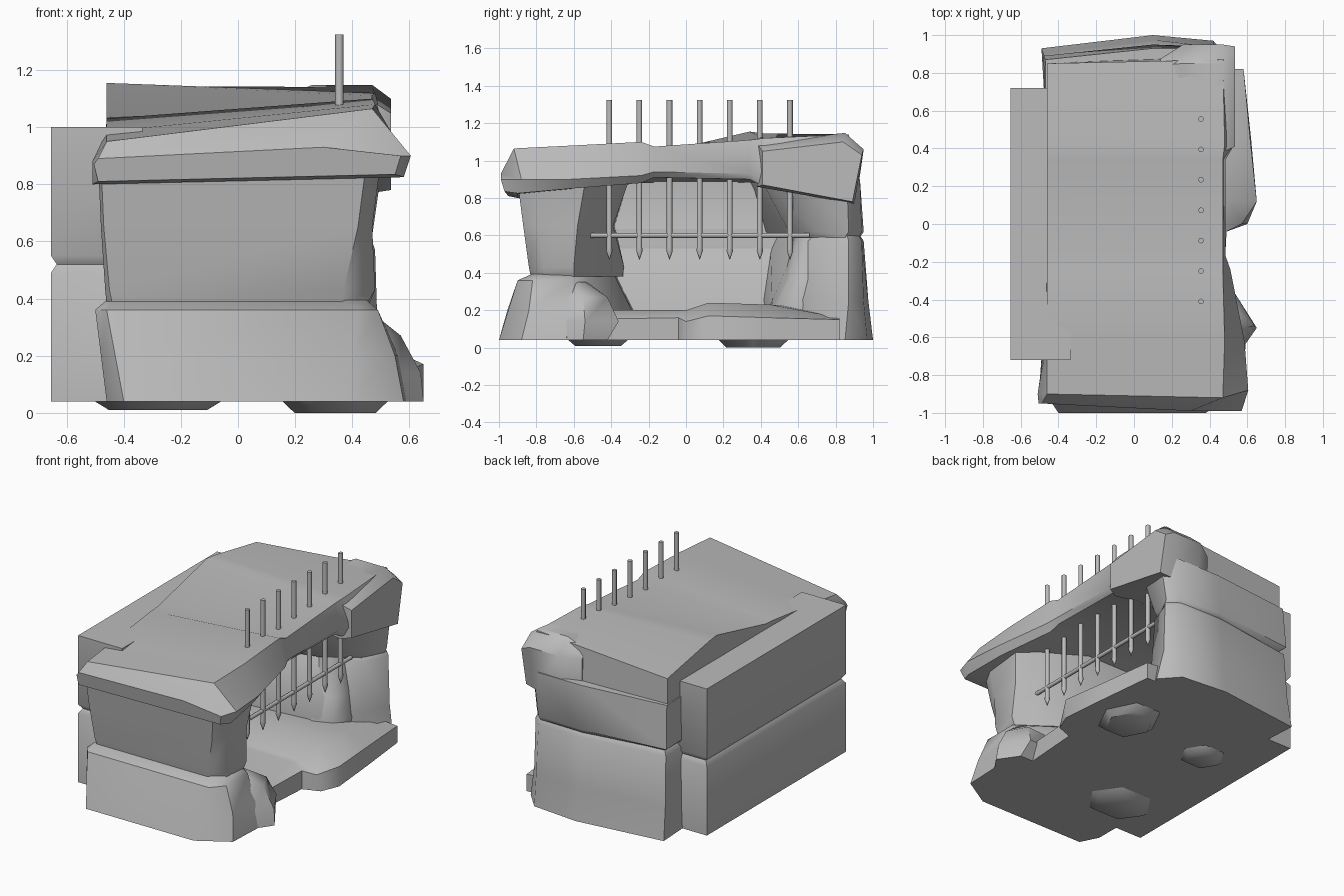
import bpy, bmesh, math
from mathutils import Vector

stone = bpy.data.materials.new("stone grey")
stone.diffuse_color = (0.5, 0.5, 0.5, 1)


def finish(name, bm, angle=45):
    bmesh.ops.recalc_face_normals(bm, faces=bm.faces)
    me = bpy.data.meshes.new(name)
    bm.to_mesh(me)
    bm.free()
    me.materials.append(stone)
    ob = bpy.data.objects.new(name, me)
    bpy.context.collection.objects.link(ob)
    bpy.ops.object.select_all(action='DESELECT')
    ob.select_set(True)
    bpy.context.view_layer.objects.active = ob
    bpy.ops.object.shade_smooth_by_angle(angle=math.radians(angle))
    return ob


def loft(name, axis, rings):
    """Skin sections [(position, [(a, b[, shift along axis]), ...]), ...] along x, y or z."""
    bm = bmesh.new()
    loops = []
    for pos, pts in rings:
        ring = []
        for a, b, *shift in pts:
            t = pos + sum(shift)
            ring.append(bm.verts.new({'x': (t, a, b), 'y': (a, t, b), 'z': (a, b, t)}[axis]))
        loops.append(ring)
    n = len(loops[0])
    for lo, hi in zip(loops, loops[1:]):
        for i in range(n):
            j = (i + 1) % n
            bm.faces.new((lo[i], lo[j], hi[j], hi[i]))
    bm.faces.new(loops[0][::-1])
    bm.faces.new(loops[-1])
    return finish(name, bm)


def rect(x0, x1, y0, y1):
    return [(x0, y0), (x1, y0), (x1, y1), (x0, y1)]


# Rear wall: two stacked blocks with a groove between them
loft("rear_wall", 'z', [
    (0.04, rect(-0.655, -0.335, -0.72, 0.72)),
    (0.49, rect(-0.655, -0.335, -0.72, 0.72)),
    (0.52, rect(-0.635, -0.33, -0.70, 0.70)),
    (0.55, rect(-0.655, -0.335, -0.72, 0.72)),
    (1.00, rect(-0.655, -0.335, -0.72, 0.72))])

# Front wall: wide foot block
loft("front_wall_lower", 'z', [
    (0.04, [(-0.46, -0.88), (-0.40, -1.0), (0.38, -1.0), (0.58, -0.88),
            (0.59, -0.64), (0.42, -0.46), (0.2, -0.32), (-0.46, -0.30)]),
    (0.20, [(-0.48, -0.88), (-0.43, -0.955), (0.40, -0.95), (0.55, -0.84),
            (0.56, -0.62), (0.40, -0.46), (0.15, -0.29), (-0.46, -0.28)]),
    (0.36, [(-0.50, -0.85), (-0.46, -0.90), (0.42, -0.90), (0.49, -0.82),
            (0.49, -0.60), (0.38, -0.52), (0.1, -0.37), (-0.46, -0.36)]),
    (0.395, [(-0.46, -0.78), (-0.44, -0.82), (0.38, -0.82), (0.45, -0.78),
             (0.45, -0.62), (0.34, -0.54), (0.1, -0.38), (-0.44, -0.37)])])

# Front wall: upper block leaning outward towards the roof
loft("front_wall_upper", 'z', [
    (0.38, [(-0.46, -0.80), (-0.44, -0.83), (0.36, -0.83), (0.45, -0.77),
            (0.46, -0.60), (0.36, -0.53), (0.1, -0.34), (-0.46, -0.33)]),
    (0.43, [(-0.465, -0.81), (-0.45, -0.84), (0.37, -0.84), (0.48, -0.76),
            (0.48, -0.60), (0.36, -0.53), (0.1, -0.33), (-0.46, -0.33)]),
    (0.65, [(-0.48, -0.84), (-0.47, -0.87), (0.42, -0.87), (0.47, -0.78),
            (0.47, -0.58), (0.36, -0.50), (0.1, -0.39), (-0.46, -0.38)]),
    (0.88, [(-0.49, -0.85), (-0.48, -0.90), (0.45, -0.90), (0.50, -0.80),
            (0.50, -0.54), (0.38, -0.45), (0.1, -0.31), (-0.46, -0.31)])])

# Boulder beside the opening
loft("front_boulder", 'z', [
    (0.04, [(0.36, -0.66), (0.58, -0.65), (0.65, -0.55), (0.56, -0.42), (0.36, -0.42)]),
    (0.14, [(0.36, -0.66), (0.57, -0.64), (0.64, -0.54), (0.53, -0.36), (0.36, -0.38)]),
    (0.27, [(0.36, -0.66), (0.53, -0.63), (0.57, -0.55), (0.50, -0.42), (0.36, -0.43)]),
    (0.35, [(0.36, -0.64), (0.46, -0.63), (0.47, -0.59), (0.44, -0.54), (0.36, -0.53)])])

# Far wall: lower and upper courses
loft("far_wall_lower", 'z', [
    (0.04, [(-0.49, 0.93), (0.10, 1.0), (0.42, 0.97), (0.53, 0.85),
            (0.45, 0.70), (0.25, 0.52), (-0.46, 0.42)]),
    (0.25, [(-0.48, 0.90), (0.10, 0.975), (0.42, 0.95), (0.49, 0.87),
            (0.43, 0.68), (0.25, 0.46), (-0.46, 0.40)]),
    (0.57, [(-0.47, 0.88), (0.10, 0.95), (0.41, 0.94), (0.48, 0.87),
            (0.42, 0.70), (0.20, 0.60), (-0.46, 0.45)]),
    (0.60, [(-0.44, 0.85), (0.10, 0.93), (0.40, 0.925), (0.47, 0.86),
            (0.40, 0.72), (0.18, 0.62), (-0.44, 0.47)])])
loft("far_wall_upper", 'z', [
    (0.59, [(-0.44, 0.85), (0.10, 0.93), (0.40, 0.925), (0.47, 0.85),
            (0.40, 0.71), (0.20, 0.58), (-0.44, 0.42)]),
    (0.62, [(-0.48, 0.89), (0.10, 0.95), (0.41, 0.94), (0.47, 0.87),
            (0.42, 0.70), (0.22, 0.55), (-0.46, 0.40)]),
    (0.90, [(-0.47, 0.87), (0.10, 0.93), (0.42, 0.93), (0.51, 0.86),
            (0.45, 0.62), (0.20, 0.40), (-0.46, 0.32)])])

# Rounded inner pillar by the far side of the opening
loft("far_pillar", 'z', [
    (z, [(0.22 + r * math.cos(i * math.pi / 4), y + r * math.sin(i * math.pi / 4)) for i in range(8)])
    for z, r, y in [(0.1, 0.15, 0.62), (0.23, 0.17, 0.62), (0.36, 0.13, 0.65), (0.6, 0.10, 0.68)]])

# Floor: thick slab with a raised, projecting doorstep
loft("floor", 'y', [
    (-0.62, [(-0.46, 0.04), (0.45, 0.04), (0.46, 0.15), (0.40, 0.20), (-0.46, 0.20)]),
    (-0.04, [(-0.46, 0.04), (0.49, 0.04), (0.49, 0.16), (0.42, 0.20), (-0.46, 0.20)]),
    (0.00, [(-0.46, 0.04), (0.60, 0.04), (0.57, 0.14), (0.44, 0.20), (-0.46, 0.20)]),
    (0.12, [(-0.46, 0.04), (0.65, 0.04), (0.65, 0.17), (0.50, 0.24), (-0.46, 0.22)]),
    (0.45, [(-0.46, 0.04), (0.62, 0.04), (0.615, 0.16), (0.48, 0.23), (-0.46, 0.22)]),
    (0.82, [(-0.46, 0.04), (0.58, 0.04), (0.58, 0.15), (0.45, 0.16), (-0.46, 0.20)])])

# Inner lining of the rear wall, slightly stepped at mid height
loft("rear_lining", 'z', [
    (0.04, rect(-0.46, -0.26, -0.6, 0.7)), (0.49, rect(-0.46, -0.30, -0.6, 0.7)),
    (0.54, rect(-0.46, -0.34, -0.6, 0.7)), (0.92, rect(-0.46, -0.32, -0.6, 0.7))])

# Roof slab: drooping front lip, thinner middle, raised far end
loft("roof", 'y', [
    (-0.95, [(-0.49, 0.81), (-0.505, 0.87), (-0.49, 0.89), (0.30, 0.93, -0.04),
             (0.57, 0.90, -0.04), (0.55, 0.835, -0.02)]),
    (-0.90, [(-0.51, 0.80), (-0.51, 0.88), (-0.46, 0.95), (0.47, 1.065, -0.02),
             (0.605, 0.90, 0.02), (0.58, 0.825)]),
    (-0.62, [(-0.47, 0.82), (-0.47, 0.90), (-0.46, 0.985), (0.48, 1.08), (0.585, 0.90), (0.55, 0.85)]),
    (-0.24, [(-0.46, 0.88), (-0.46, 0.95), (-0.46, 1.03), (0.47, 1.10), (0.51, 0.92), (0.47, 0.88)]),
    (-0.17, [(-0.46, 0.88), (-0.46, 0.95), (-0.46, 1.035), (0.47, 1.075), (0.485, 0.94), (0.46, 0.91)]),
    (0.34, [(-0.46, 0.88), (-0.46, 1.0), (-0.46, 1.155), (0.47, 1.11), (0.485, 0.93), (0.46, 0.90)]),
    (0.42, [(-0.46, 0.86), (-0.46, 1.0), (-0.46, 1.145), (0.48, 1.12), (0.53, 0.94), (0.50, 0.86)]),
    (0.85, [(-0.46, 0.81), (-0.46, 0.95), (-0.46, 1.065), (0.47, 1.14, 0.02),
            (0.53, 0.95, 0.04), (0.50, 0.80, 0.04)])])
# Far corner block of the roof, bevelled on its outer side
loft("roof_corner", 'x', [
    (0.14, [(0.45, 0.90), (0.45, 1.10), (0.84, 1.09), (0.875, 1.04), (0.875, 0.82)]),
    (0.26, [(0.40, 0.88), (0.40, 1.10), (0.85, 1.148), (0.95, 1.06), (0.91, 0.78)]),
    (0.47, [(0.38, 0.86), (0.38, 1.09), (0.85, 1.148), (0.95, 1.06), (0.90, 0.77)]),
    (0.535, [(0.41, 0.87), (0.41, 1.05), (0.84, 1.10), (0.94, 1.03), (0.89, 0.78)])])

# Flat stones under the floor
for i, (cx, cy, rx, ry, z0) in enumerate([(-0.28, -0.47, 0.23, 0.19, 0.01),
                                        (0.34, 0.36, 0.19, 0.22, 0.0),
                                        (-0.30, 0.30, 0.15, 0.14, 0.015)]):
    loft(f"base_stone_{i + 1}", 'z', [
        (z, [(cx + k * rx * math.cos(a * math.pi / 3), cy + k * ry * math.sin(a * math.pi / 3)) for a in range(6)])
        for z, k in [(z0, 0.75), (0.045, 1.0)]])


# Bars: eight-sided rods with spear points, joined by one crossbar
def rod(name, start, end, stations):
    start, end = Vector(start), Vector(end)
    bm = bmesh.new()
    turn = (end - start).to_track_quat('Z', 'Y')
    loops = [[bm.verts.new(start.lerp(end, t) + turn @ Vector(
        (r * math.cos(i * math.pi / 4), r * math.sin(i * math.pi / 4), 0))) for i in range(8)]
        for t, r in stations]
    for lo, hi in zip(loops, loops[1:]):
        for i in range(8):
            bm.faces.new((lo[i], lo[i - 7], hi[i - 7], hi[i]))
    bm.faces.new(loops[0][::-1])
    bm.faces.new(loops[-1])
    finish(name, bm, 50)


for i in range(7):
    y = -0.41 + 0.161 * i
    rod(f"bar_{i + 1}", (0.355, y, 0.47), (0.355, y, 1.325),
        [(0, 0.001), (0.055, 0.017), (0.075, 0.015), (1, 0.015)])
rod("crossbar", (0.355, -0.52, 0.60), (0.355, 0.66, 0.60), [(0, 0.013), (1, 0.013)])
